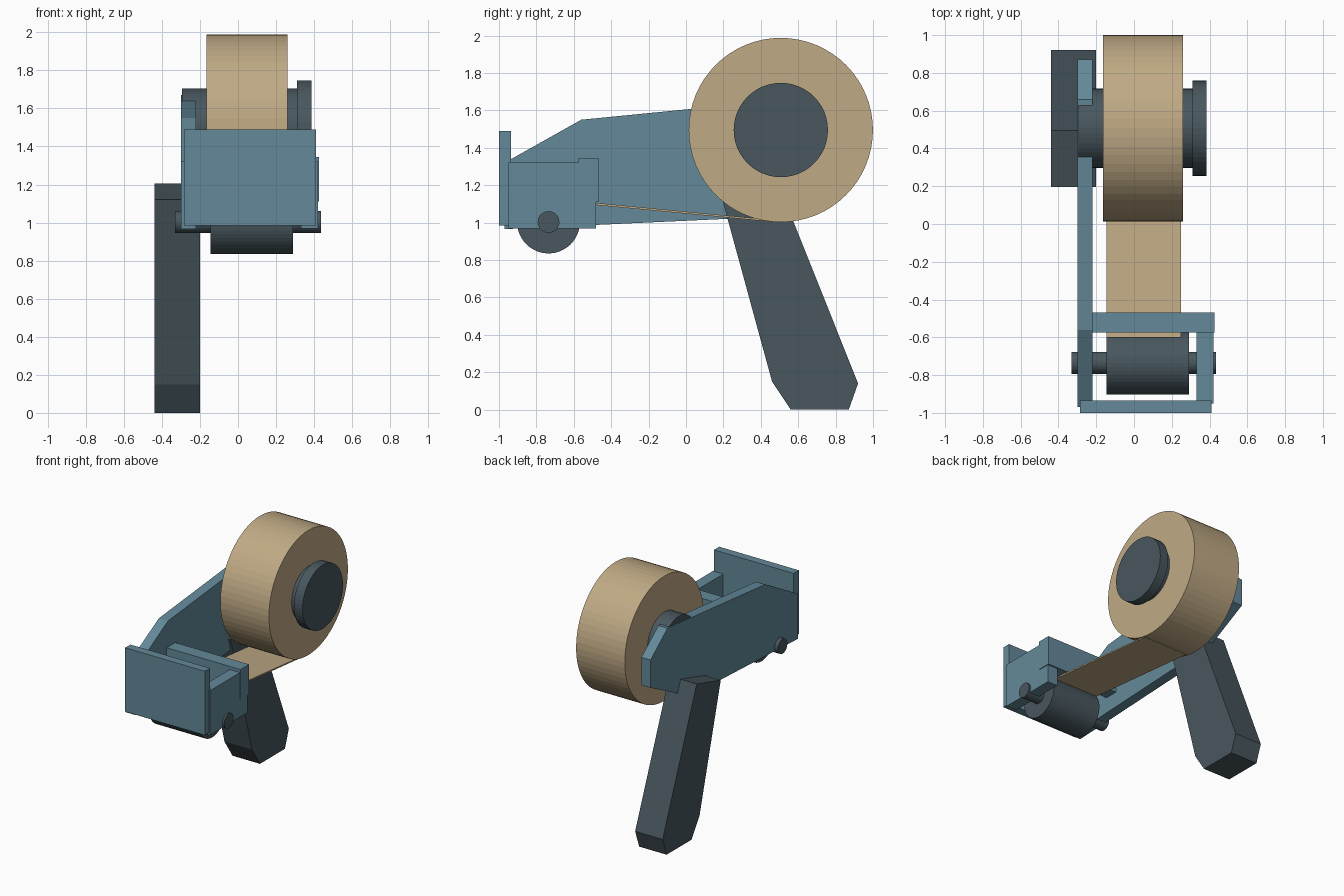
import bpy, bmesh, math
from mathutils import Matrix, Vector

cube = bpy.data.objects.get("Cube")
if cube:
    bpy.data.objects.remove(cube, do_unlink=True)


def material(name, rgb):
    mat = bpy.data.materials.new(name)
    mat.use_nodes = True
    mat.diffuse_color = (*rgb, 1)
    mat.node_tree.nodes["Principled BSDF"].inputs["Base Color"].default_value = (*rgb, 1)
    return mat


blue = material("steel blue", (0.127, 0.25, 0.319))
slate = material("dark slate", (0.065, 0.095, 0.112))
tan = material("tape tan", (0.527, 0.402, 0.235))


def finish(name, bm, mat):
    bmesh.ops.recalc_face_normals(bm, faces=bm.faces)
    mesh = bpy.data.meshes.new(name)
    bm.to_mesh(mesh)
    bm.free()
    mesh.materials.append(mat)
    obj = bpy.data.objects.new(name, mesh)
    bpy.context.collection.objects.link(obj)
    return obj


def prism(name, mat, x0, x1, profile):
    """Extrude a (y, z) side profile from x0 to x1."""
    bm = bmesh.new()
    face = bm.faces.new([bm.verts.new((x0, y, z)) for y, z in profile])
    side = bmesh.ops.extrude_face_region(bm, geom=[face])
    verts = [v for v in side["geom"] if isinstance(v, bmesh.types.BMVert)]
    bmesh.ops.translate(bm, verts=verts, vec=Vector((x1 - x0, 0, 0)))
    return finish(name, bm, mat)


def block(name, mat, x0, x1, y0, y1, z0, z1):
    return prism(name, mat, x0, x1, [(y0, z0), (y1, z0), (y1, z1), (y0, z1)])


def cylinder(name, mat, x0, x1, centre, radius, sides):
    """Cylinder lying along x around a (y, z) centre."""
    bm = bmesh.new()
    place = Matrix.Translation(((x0 + x1) / 2, *centre)) @ Matrix.Rotation(math.pi / 2, 4, 'Y')
    bmesh.ops.create_cone(bm, cap_ends=True, segments=sides, radius1=radius,
                          radius2=radius, depth=x1 - x0, matrix=place)
    return finish(name, bm, mat)


# Frame: long side plate, front guard, short cheek and cross bar
prism("side_plate", blue, -0.30, -0.22,
      [(-0.97, 0.965), (0.22, 1.02), (0.40, 1.04), (0.87, 1.28),
       (0.87, 1.50), (0.66, 1.67), (-0.56, 1.55), (-0.97, 1.32)])
block("front_guard", blue, -0.285, 0.41, -1.0, -0.935, 0.985, 1.49)
block("right_cheek", blue, 0.33, 0.42, -0.95, -0.48, 0.968, 1.32)
block("cross_bar", blue, -0.24, 0.425, -0.575, -0.468, 1.11, 1.345)

# Handle with a tapered grip and chamfered foot
prism("handle", slate, -0.44, -0.20,
      [(0.195, 1.12), (0.46, 0.15), (0.56, 0.0), (0.87, 0.0),
       (0.92, 0.14), (0.495, 1.205)])

# Tape roll on its hub
roll_centre = (0.507, 1.495)
cylinder("tape_roll", tan, -0.165, 0.26, roll_centre, 0.4925, 64)
cylinder("hub", slate, -0.293, 0.32, roll_centre, 0.21, 48)
cylinder("hub_cap", slate, 0.31, 0.385, roll_centre, 0.252, 48)

# Pressure roller and its axle
roller_centre = (-0.735, 1.003)
cylinder("pressure_roller", slate, -0.145, 0.29, roller_centre, 0.168, 48)
cylinder("roller_axle", slate, -0.33, 0.435, roller_centre, 0.058, 32)

# Loose tape running from the roll to the roller
prism("tape_strip", tan, -0.145, 0.25,
      [(-0.60, 1.105), (0.42, 1.008), (0.42, 1.018), (-0.60, 1.117)])
